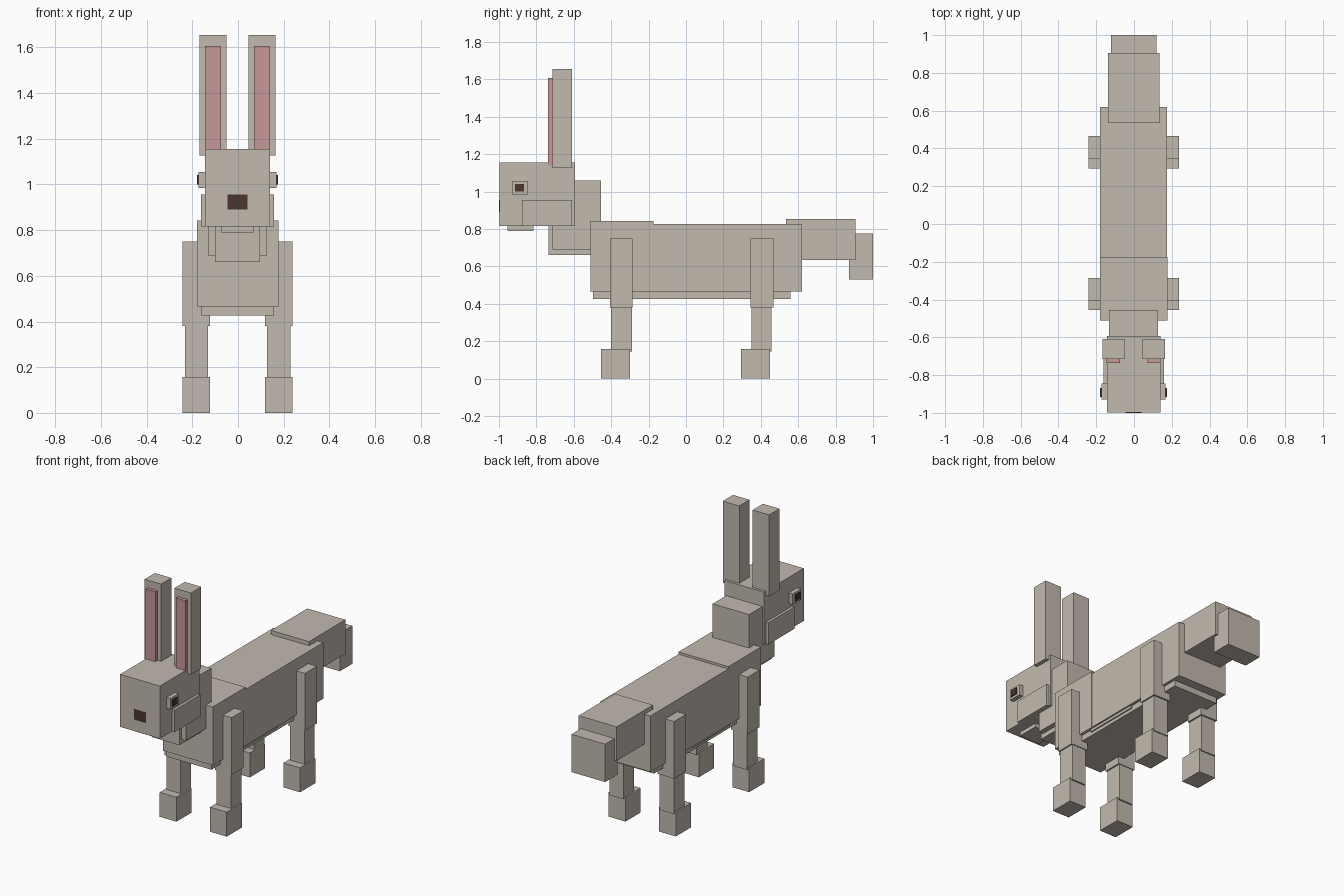
import bpy
import bmesh

if "Cube" in bpy.data.objects:
    bpy.data.objects.remove(bpy.data.objects["Cube"])

CX = -0.002  # the animal's centre line


def material(name, rgb):
    m = bpy.data.materials.new(name)
    m.diffuse_color = (*rgb, 1.0)
    m.use_nodes = True
    m.node_tree.nodes["Principled BSDF"].inputs["Base Color"].default_value = m.diffuse_color
    return m


FUR = material("beige_fur", (0.54, 0.49, 0.43))
PINK = material("pink_skin", (0.57, 0.31, 0.32))
DARK = material("dark_brown", (0.07, 0.035, 0.027))


def box(name, x, y, z, mat=FUR):
    """Box from (min, max) ranges; x is relative to the centre line."""
    bm = bmesh.new()
    bmesh.ops.create_cube(bm, size=1.0)
    for v in bm.verts:
        for i, (lo, hi) in enumerate((x, y, z)):
            v.co[i] = lo + (v.co[i] + 0.5) * (hi - lo)
        v.co.x += CX
    me = bpy.data.meshes.new(name)
    bm.to_mesh(me)
    bm.free()
    me.materials.append(mat)
    ob = bpy.data.objects.new(name, me)
    bpy.context.collection.objects.link(ob)
    return ob


def mid(name, half, y, z, mat=FUR):
    return box(name, (-half, half), y, z, mat)


def pair(name, x, y, z, mat=FUR):
    box("right_" + name, x, y, z, mat)
    box("left_" + name, (-x[1], -x[0]), y, z, mat)


# Torso
mid("body", 0.178, (-0.505, 0.62), (0.465, 0.828))
mid("shoulders", 0.1785, (-0.51, -0.175), (0.465, 0.843))
mid("belly", 0.16, (-0.497, 0.56), (0.427, 0.50))
mid("waist", 0.168, (-0.20, 0.172), (0.448, 0.52))

# Neck and chest
mid("neck", 0.13, (-0.715, -0.455), (0.69, 1.06))
mid("chest", 0.098, (-0.735, -0.48), (0.66, 0.83))

# Head
mid("head", 0.142, (-0.998, -0.593), (0.815, 1.155))
mid("chin", 0.073, (-0.955, -0.815), (0.79, 0.83))
mid("nose", 0.043, (-1.0, -0.992), (0.89, 0.956), DARK)
pair("cheek", (0.10, 0.16), (-0.875, -0.61), (0.815, 0.956))
pair("eyelid", (0.13, 0.17), (-0.93, -0.845), (0.985, 1.055))
pair("eye", (0.168, 0.177), (-0.915, -0.867), (1.0, 1.042), DARK)

# Ears
pair("ear", (0.048, 0.166), (-0.715, -0.61), (1.127, 1.655))
pair("inner_ear", (0.073, 0.143), (-0.737, -0.71), (1.14, 1.607), PINK)

# Tail
mid("tail", 0.136, (0.535, 0.905), (0.635, 0.855))
mid("tail_tip", 0.12, (0.872, 1.0), (0.53, 0.775))

# Legs: upper, lower and foot, at each end of the body
for end, y, shin, foot in (("front", (-0.405, -0.285), (-0.40, -0.29), (-0.455, -0.30)),
                           ("hind", (0.345, 0.467), (0.35, 0.457), (0.295, 0.45))):
    pair(end + "_upper_leg", (0.12, 0.24), y, (0.38, 0.75))
    pair(end + "_lower_leg", (0.13, 0.231), shin, (0.145, 0.45))
    pair(end + "_foot", (0.12, 0.24), foot, (0.0, 0.158))
